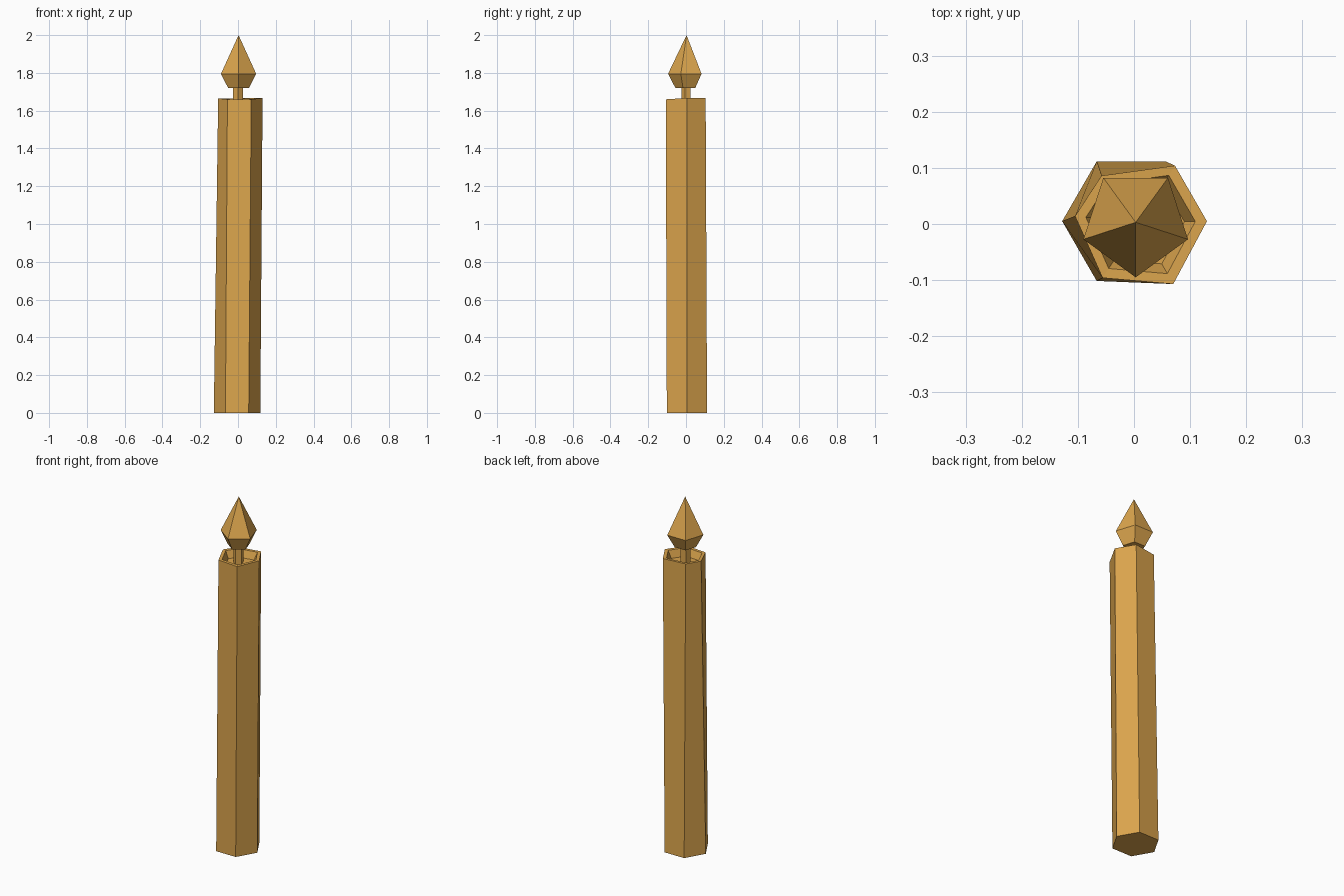
import bpy, bmesh
from math import cos, sin, pi
from mathutils import Vector

cube = bpy.data.objects.get("Cube")
if cube:
    bpy.data.objects.remove(cube, do_unlink=True)

wax = bpy.data.materials.new("golden wax")
wax.use_nodes = True
wax.diffuse_color = (0.72, 0.38, 0.075, 1)
wax.node_tree.nodes["Principled BSDF"].inputs["Base Color"].default_value = wax.diffuse_color


def ring(sides, radius, z, x=0, y=0, start=0):
    """Regular polygon of points at height z."""
    angles = [start + 2 * pi * i / sides for i in range(sides)]
    return [Vector((x + radius * cos(a), y + radius * sin(a), z)) for a in angles]


def loft(name, rings, tip=None):
    """Join rings from bottom to top, closing the ends flat or with a tip."""
    bm = bmesh.new()
    loops = [[bm.verts.new(p) for p in pts] for pts in rings]
    n = len(loops[0])
    for low, high in zip(loops, loops[1:]):
        for i in range(n):
            j = (i + 1) % n
            bm.faces.new((low[i], low[j], high[j], high[i]))
    bm.faces.new(loops[0][::-1])
    if tip:
        point = bm.verts.new(tip)
        for i in range(n):
            bm.faces.new((loops[-1][i], loops[-1][(i + 1) % n], point))
    else:
        bm.faces.new(loops[-1])
    mesh = bpy.data.meshes.new(name)
    bm.to_mesh(mesh)
    bm.free()
    mesh.materials.append(wax)
    obj = bpy.data.objects.new(name, mesh)
    bpy.context.collection.objects.link(obj)
    return obj


# Candle body: slightly crooked six-sided column with a hollowed top
base = ring(6, 0.123, 0, -0.005, 0.005)
rim = [Vector((x, y, z)) for x, y, z in (
    (0.13, 0.005, 1.667), (0.073, 0.104, 1.667), (-0.058, 0.086, 1.664),
    (-0.105, 0.014, 1.665), (-0.056, -0.096, 1.66), (0.07, -0.107, 1.66))]
centre = Vector((0.008, 0.002, 1.66))
lip = [p.lerp(centre, 0.17) for p in rim]
pool = [p.lerp(centre, 0.33) - Vector((0, 0, 0.04)) for p in rim]
loft("candle_body", [base, rim, lip, pool])

# Wick rising out of the hollow
loft("wick", [ring(5, 0.027, 1.615, 0, 0.003, -pi / 2),
              ring(5, 0.027, 1.725, 0, 0.003, -pi / 2)])

# Five-sided pointed flame
loft("flame", [ring(5, 0.058, 1.72, 0.003, 0.002, -pi / 2),
               ring(5, 0.098, 1.795, 0.003, 0.003, -pi / 2)], tip=(0.003, 0.003, 2))
